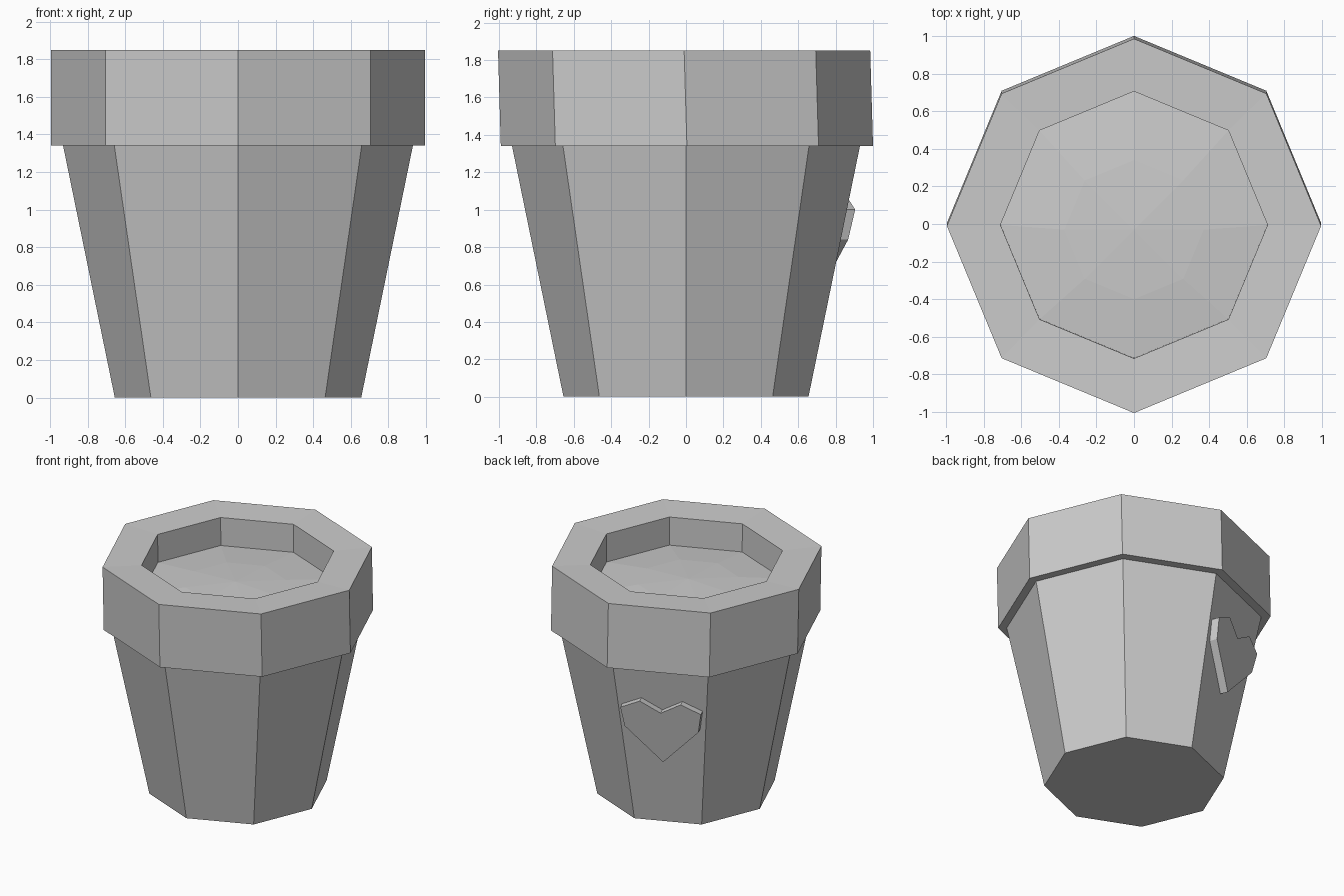
import bpy, bmesh
from math import sin, cos, radians, tau
from mathutils import Vector

if "Cube" in bpy.data.objects:
    bpy.data.objects.remove(bpy.data.objects["Cube"])


def finish(name, bm):
    bmesh.ops.recalc_face_normals(bm, faces=bm.faces)
    mesh = bpy.data.meshes.new(name)
    bm.to_mesh(mesh)
    bm.free()
    obj = bpy.data.objects.new(name, mesh)
    bpy.context.collection.objects.link(obj)
    return obj


def rings(name, profile, sides=8, close=False):
    """Stack polygon rings given as (radius, z, y shift) and skin them."""
    bm = bmesh.new()
    loops = [[bm.verts.new((r * cos(tau * i / sides), r * sin(tau * i / sides) + dy, z))
              for i in range(sides)] for r, z, dy in profile]
    pairs = list(zip(loops, loops[1:]))
    if close:
        pairs.append((loops[-1], loops[0]))
    else:
        bm.faces.new(loops[0])
        bm.faces.new(loops[-1])
    for a, b in pairs:
        for i in range(sides):
            j = (i + 1) % sides
            bm.faces.new((a[i], a[j], b[j], b[i]))
    return finish(name, bm)


# Tapered octagonal body
rings("pot_body", [(0.655, 0, 0), (0.93, 1.34, 0)])

# Thick overhanging rim, its top leaning very slightly forward
rings("pot_rim", [(0.93, 1.34, 0), (0.995, 1.34, 0.005), (0.995, 1.85, -0.01),
                  (0.71, 1.84, -0.005), (0.71, 1.34, 0)], close=True)

# Gently mounded soil
bm = bmesh.new()
outer = [bm.verts.new((0.71 * cos(tau * i / 8), 0.71 * sin(tau * i / 8) - 0.005, 1.615))
         for i in range(8)]
inner = [bm.verts.new((0.37 * cos(tau * i / 8), 0.37 * sin(tau * i / 8) - 0.03, 1.645))
         for i in range(8)]
peak = bm.verts.new((0, -0.03, 1.66))
for i in range(8):
    j = (i + 1) % 8
    bm.faces.new((outer[i], outer[j], inner[j], inner[i]))
    bm.faces.new((inner[i], inner[j], peak))
finish("soil", bm)

# Raised heart lying on the sloping back face, mirrored about its middle
half = [(0.153, 1.07), (0.30, 1.0), (0.275, 0.84)]
outline = [(0, 0.98)] + half + [(0, 0.55)] + [(-u, z) for u, z in reversed(half)]
angle = radians(112.5)
radial = Vector((cos(angle), sin(angle), 0))
tangent = Vector((-sin(angle), cos(angle), 0))


def on_face(u, z, lift):
    apothem = (0.655 + 0.275 * z / 1.34) * cos(tau / 16)
    return radial * (apothem + lift) + tangent * u + Vector((0, 0, z))


bm = bmesh.new()
back = [bm.verts.new(on_face(u, z, -0.01)) for u, z in outline]
front = [bm.verts.new(on_face(u, z, 0.06)) for u, z in outline]
bm.faces.new(back)
bm.faces.new(front)
for i in range(len(outline)):
    j = (i + 1) % len(outline)
    bm.faces.new((back[i], back[j], front[j], front[i]))
finish("heart_badge", bm)
